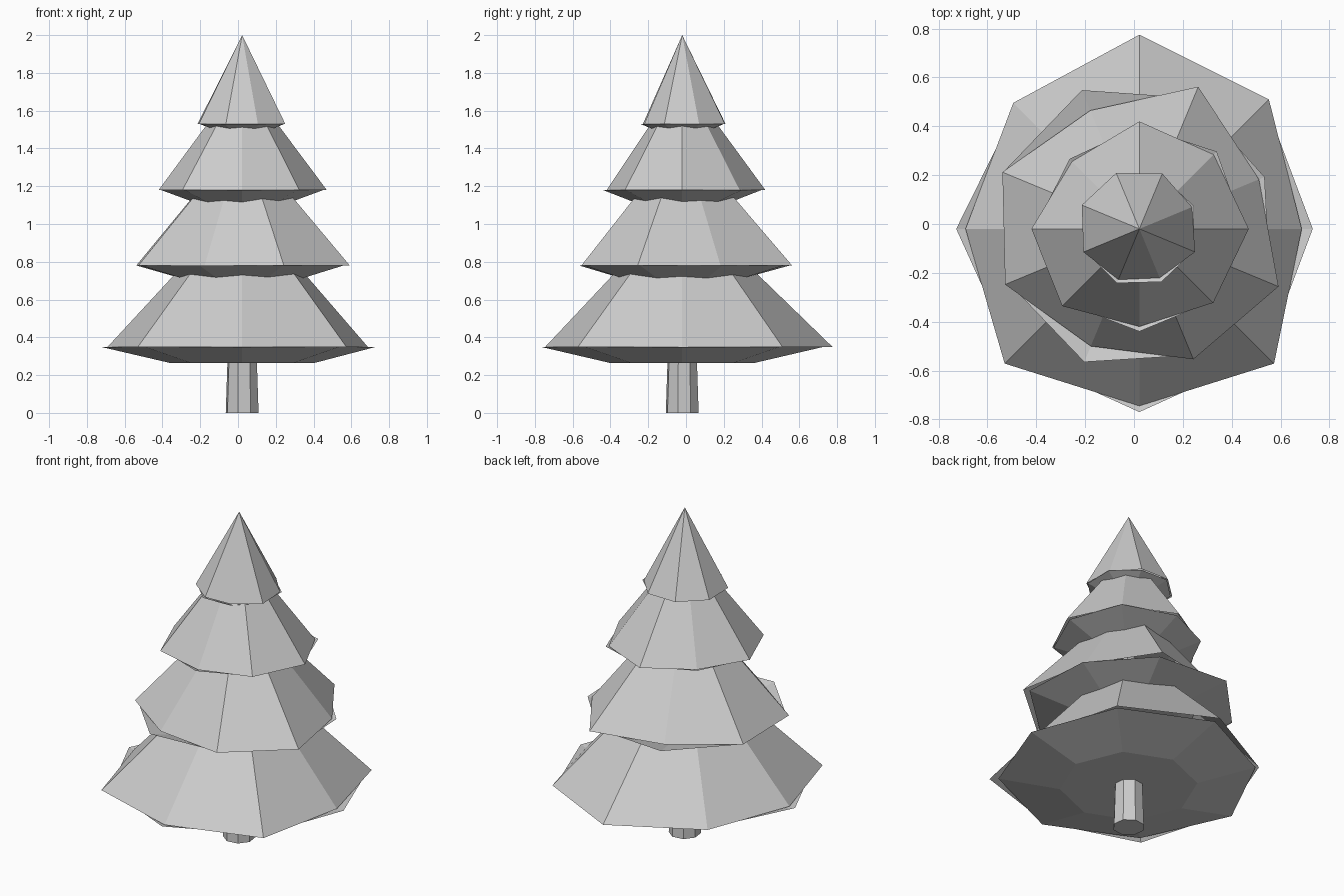
import bpy, bmesh
from math import cos, sin, radians

if "Cube" in bpy.data.objects:
    bpy.data.objects.remove(bpy.data.objects["Cube"], do_unlink=True)

AXIS = (0.022, -0.02)

grey = bpy.data.materials.new("pale grey")
grey.use_nodes = True
grey.diffuse_color = (0.6, 0.6, 0.6, 1)
grey.node_tree.nodes["Principled BSDF"].inputs["Base Color"].default_value = (0.6, 0.6, 0.6, 1)


def ring(bm, radii, z, turn):
    """Eight-sided ring around the trunk axis, starting on +x."""
    verts = []
    for i, r in enumerate(radii):
        a = radians(turn + 45 * i)
        verts.append(bm.verts.new((AXIS[0] + r * cos(a), AXIS[1] + r * sin(a), z)))
    return verts


def bridge(bm, low, high):
    for i in range(8):
        j = (i + 1) % 8
        bm.faces.new((low[i], low[j], high[j], high[i]))


def finish(bm, name):
    mesh = bpy.data.meshes.new(name)
    bm.to_mesh(mesh)
    bm.free()
    mesh.materials.append(grey)
    obj = bpy.data.objects.new(name, mesh)
    bpy.context.scene.collection.objects.link(obj)


def tier(name, z, apex, turn, rim, under, bottom, inner):
    # Uneven cone of branches
    bm = bmesh.new()
    edge = ring(bm, rim, z, turn)
    tip = bm.verts.new((*AXIS, apex))
    for i in range(8):
        bm.faces.new((edge[i], edge[(i + 1) % 8], tip))
    finish(bm, name + "_branches")
    # Shallow bowl beneath, with its own rim
    bm = bmesh.new()
    edge = ring(bm, under, z, turn)
    base = ring(bm, [inner] * 8, bottom, turn)
    bridge(bm, base, edge)
    bm.faces.new(base[::-1])
    finish(bm, name + "_underside")


tier("bottom_tier", 0.35, 1.12, 0,
     (0.665, 0.75, 0.795, 0.73, 0.712, 0.78, 0.725, 0.78),
     (0.71, 0.73, 0.75, 0.71, 0.75, 0.73, 0.75, 0.73), 0.265, 0.385)
tier("lower_tier", 0.78, 1.46, 22.5,
     (0.53, 0.63, 0.525, 0.607, 0.595, 0.52, 0.578, 0.617),
     (0.555, 0.58, 0.615, 0.605, 0.58, 0.59, 0.56, 0.58), 0.70, 0.3)
tier("upper_tier", 1.18, 1.78, 0,
     (0.448, 0.43, 0.44, 0.39, 0.442, 0.447, 0.40, 0.428),
     (0.43, 0.448, 0.42, 0.405, 0.43, 0.43, 0.42, 0.42), 1.11, 0.24)
tier("top_tier", 1.53, 2.0, 22.5,
     (0.233, 0.245, 0.248, 0.255, 0.248, 0.225, 0.217, 0.247),
     (0.243, 0.235, 0.24, 0.245, 0.24, 0.24, 0.235, 0.24), 1.495, 0.15)

# Trunk, slightly narrower at the top
bm = bmesh.new()
foot = ring(bm, [0.09] * 8, 0, 30)
head = ring(bm, [0.078] * 8, 0.35, 30)
bridge(bm, foot, head)
bm.faces.new(foot[::-1])
bm.faces.new(head)
finish(bm, "trunk")
